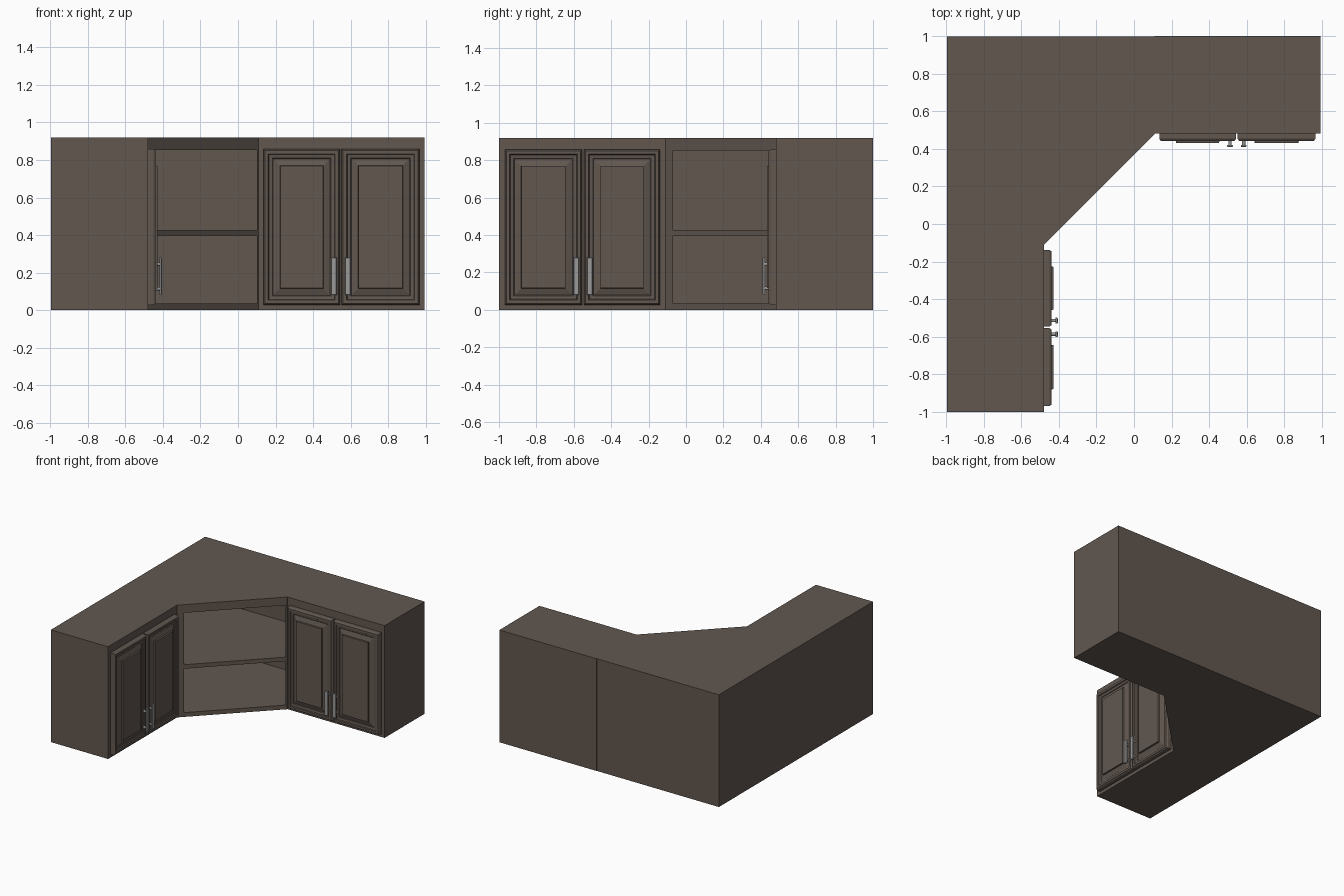
import bpy, bmesh

if "Cube" in bpy.data.objects:
    bpy.data.objects.remove(bpy.data.objects["Cube"])

H = 0.92


def material(name, rgb):
    m = bpy.data.materials.new(name)
    m.diffuse_color = (*rgb, 1)
    m.use_nodes = True
    m.node_tree.nodes["Principled BSDF"].inputs["Base Color"].default_value = m.diffuse_color
    return m


WOOD = material("dark_wood", (0.12, 0.095, 0.078))
METAL = material("brushed_metal", (0.32, 0.32, 0.32))


def finish(bm, name, mat):
    bmesh.ops.recalc_face_normals(bm, faces=bm.faces[:])
    me = bpy.data.meshes.new(name)
    bm.to_mesh(me)
    bm.free()
    me.materials.append(mat)
    ob = bpy.data.objects.new(name, me)
    bpy.context.collection.objects.link(ob)
    return ob


def loft(name, rings, mat, place=lambda p: p):
    """Join closed rings of points with quads and cap both ends."""
    bm = bmesh.new()
    vs = [[bm.verts.new(place(p)) for p in r] for r in rings]
    n = len(vs[0])
    for a, b in zip(vs, vs[1:]):
        for i in range(n):
            j = (i + 1) % n
            bm.faces.new((a[i], a[j], b[j], b[i]))
    bm.faces.new(vs[0])
    bm.faces.new(vs[-1])
    return finish(bm, name, mat)


def prism(name, outline, z0, z1, mat=WOOD):
    return loft(name, [[(x, y, z) for x, y in outline] for z in (z0, z1)], mat)


def rect(x0, x1, y0, y1):
    return [(x0, y0), (x1, y0), (x1, y1), (x0, y1)]


# Side cabinets
prism("left_cabinet", rect(-0.997, -0.478, -1, -0.11), 0, H)
prism("back_cabinet", rect(0.11, 0.992, 0.482, 1), 0, H)

# Open corner cabinet: floor and top, shelf, walls
corner = [(-0.997, -0.11), (-0.48, -0.11), (0.11, 0.48), (0.11, 0.998), (-0.997, 0.998)]
inside = [(-0.98, -0.07), (-0.44, -0.07), (0.1, 0.47), (0.1, 0.98), (-0.98, 0.98)]
prism("corner_floor", corner, 0, 0.035)
prism("corner_top", corner, 0.853, H)
prism("corner_shelf", inside, 0.395, 0.428)
walls = {
    "corner_left_wall": rect(-0.997, -0.98, -0.07, 0.98),
    "corner_back_wall": rect(-0.997, 0.1, 0.98, 0.998),
    "corner_front_panel": [(-0.997, -0.11), (-0.48, -0.11), (-0.44, -0.07), (-0.997, -0.07)],
    "corner_end_panel": [(0.1, 0.47), (0.11, 0.48), (0.11, 0.998), (0.1, 0.998)],
}
for name, outline in walls.items():
    prism(name, outline, 0.035, 0.853)


# Door profile as (inset from the edge, height above the cabinet face)
PROFILE = [(0, 0), (0, 0.028), (0.008, 0.040), (0.026, 0.040), (0.030, 0.033),
           (0.048, 0.030), (0.052, 0.026), (0.088, 0.038), (0.090, 0.050)]


def door(name, x0, x1, place):
    z0, z1 = 0.027, 0.858
    rings = [[(x0 + i, h, z0 + i), (x1 - i, h, z0 + i), (x1 - i, h, z1 - i), (x0 + i, h, z1 - i)]
             for i, h in PROFILE]
    loft(name, rings, WOOD, place)


def handle(name, xc, place):
    # flat bar with two round posts
    bar = [[(xc + sx * w, h, 0.18 + sz * (0.085 + w)) for sx, sz in
            ((-1, -1), (1, -1), (1, 1), (-1, 1))]
           for h, w in ((0.060, 0.015), (0.069, 0.015), (0.072, 0.012))]
    loft(name + "_bar", bar, METAL, place)
    for tag, z in (("lower", 0.115), ("upper", 0.245)):
        bm = bmesh.new()
        bmesh.ops.create_cone(bm, cap_ends=True, segments=12, radius1=0.009,
                              radius2=0.009, depth=0.026)
        for v in bm.verts:
            x, y, d = v.co
            v.co = place((xc + x, 0.048 + d, z + y))
        finish(bm, f"{name}_{tag}_post", METAL)


# Doors and handles, mirrored across the corner diagonal
sides = {
    "back": lambda p: (p[0], 0.482 - p[1], p[2]),
    "left": lambda p: (-0.478 + p[1], -p[0] - 0.003, p[2]),
}
for side, place in sides.items():
    door(side + "_inner_door", 0.135, 0.543, place)
    door(side + "_outer_door", 0.552, 0.966, place)
    handle(side + "_inner_handle", 0.511, place)
    handle(side + "_outer_handle", 0.584, place)
